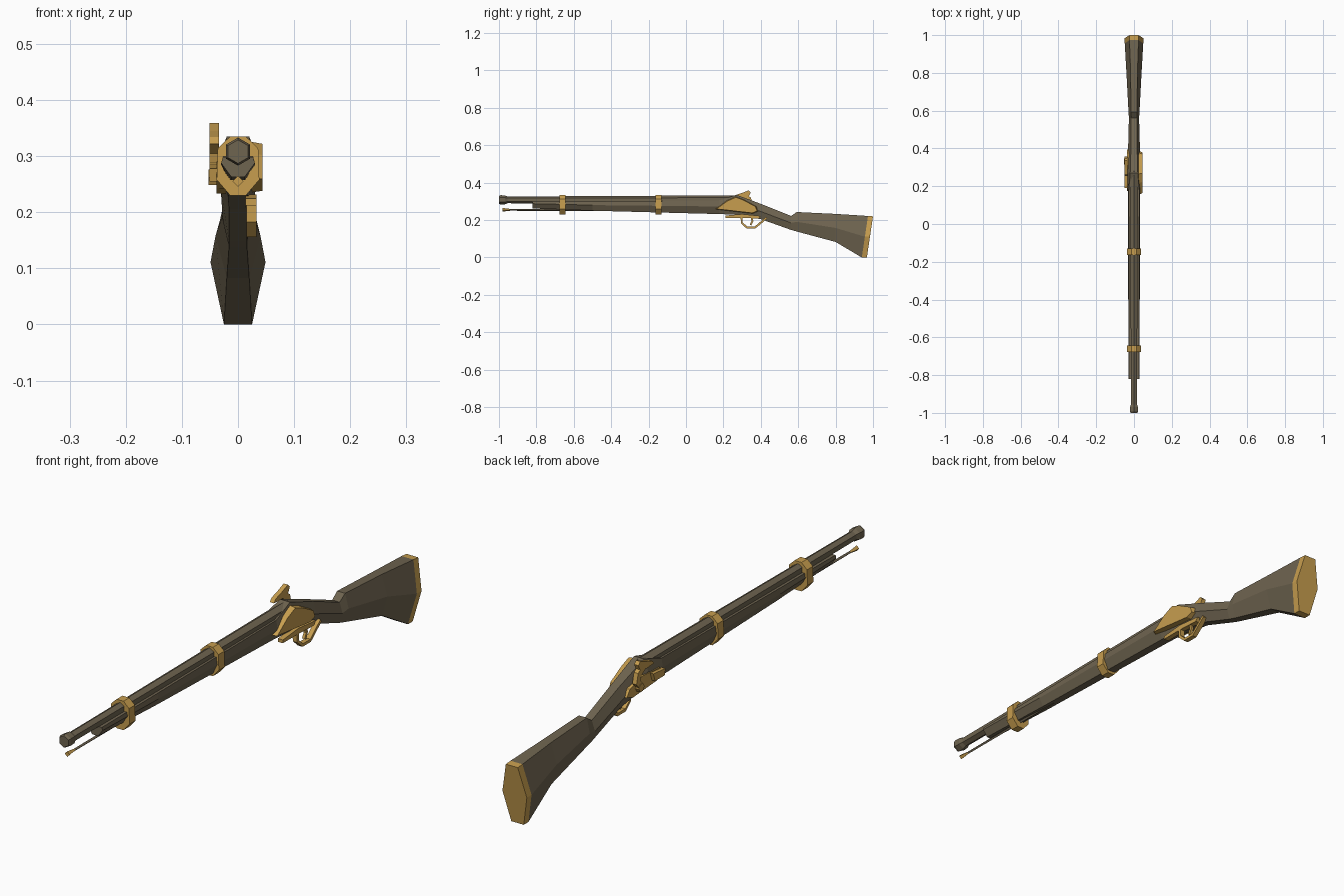
import bpy, bmesh, math
from mathutils import Vector

if "Cube" in bpy.data.objects:
    bpy.data.objects.remove(bpy.data.objects["Cube"])


def material(name, col):
    m = bpy.data.materials.new(name)
    m.diffuse_color = (*col, 1)
    m.use_nodes = True
    m.node_tree.nodes["Principled BSDF"].inputs["Base Color"].default_value = m.diffuse_color
    return m


DARK = material("dark walnut brown", (0.158, 0.128, 0.080))
BRASS = material("brass", (0.570, 0.340, 0.078))


def finish(name, bm, mat):
    bmesh.ops.recalc_face_normals(bm, faces=bm.faces)
    me = bpy.data.meshes.new(name)
    bm.to_mesh(me)
    bm.free()
    me.materials.append(mat)
    ob = bpy.data.objects.new(name, me)
    bpy.context.collection.objects.link(ob)
    return ob


def loft(name, rings, mat):
    """Skin a row of equal-sized rings and cap both ends."""
    bm = bmesh.new()
    vs = [[bm.verts.new(p) for p in r] for r in rings]
    n = len(vs[0])
    for a, b in zip(vs, vs[1:]):
        for i in range(n):
            j = (i + 1) % n
            bm.faces.new((a[i], a[j], b[j], b[i]))
    bm.faces.new(vs[0])
    bm.faces.new(vs[-1])
    return finish(name, bm, mat)


def side_plate(name, yz, x0, x1, mat, bevel=1.0):
    """Side profile extruded in x; bevel shrinks the outer (x1) outline."""
    cy = sum(p[0] for p in yz) / len(yz)
    cz = sum(p[1] for p in yz) / len(yz)
    outer = [(x1, cy + (y - cy) * bevel, cz + (z - cz) * bevel) for y, z in yz]
    return loft(name, [[(x0, y, z) for y, z in yz], outer], mat)


def strap(name, path, t, x0, x1, mat):
    """Bent strip following a side path, thickness t."""
    pts = [Vector(p) for p in path]
    rings = []
    for i, p in enumerate(pts):
        d = (pts[min(i + 1, len(pts) - 1)] - pts[max(i - 1, 0)]).normalized()
        n = Vector((-d.y, d.x)) * t / 2
        a, b = p + n, p - n
        rings.append([(x0, *a), (x1, *a), (x1, *b), (x0, *b)])
    return loft(name, rings, mat)


def tube(name, z, stations, mat, n=6):
    """Pointy-top polygon rod along y from (y, radius) stations."""
    ang = [math.pi / 2 + 2 * math.pi * i / n for i in range(n)]
    return loft(name, [[(r * math.cos(a), y, z + r * math.sin(a)) for a in ang]
                       for y, r in stations], mat)


def section(yb, zb, yt, zt, wb, wm, wt, f=0.5):
    """Six-sided stock section, optionally leaning between bottom and top."""
    ym, zm = yb + (yt - yb) * f, zb + (zt - zb) * f
    return [(-wb, yb, zb), (wb, yb, zb), (wm, ym, zm),
            (wt, yt, zt), (-wt, yt, zt), (-wm, ym, zm)]


# Stock from fore-end to butt
butt = section(0.94, 0.0, 0.973, 0.222, 0.025, 0.049, 0.024)
loft("stock", [
    section(-0.82, 0.263, -0.82, 0.298, 0.012, 0.030, 0.027, 0.7),
    section(-0.50, 0.250, -0.50, 0.300, 0.014, 0.030, 0.027, 0.6),
    section(0.18, 0.232, 0.18, 0.306, 0.016, 0.033, 0.028, 0.55),
    section(0.265, 0.229, 0.27, 0.335, 0.018, 0.036, 0.020, 0.6),
    section(0.40, 0.205, 0.41, 0.283, 0.016, 0.031, 0.016),
    section(0.56, 0.148, 0.562, 0.222, 0.016, 0.027, 0.015),
    section(0.595, 0.138, 0.592, 0.243, 0.016, 0.029, 0.016),
    section(0.80, 0.083, 0.80, 0.233, 0.020, 0.040, 0.018),
    butt], DARK)

# Brass butt plate
loft("butt_plate", [butt, [(x, y + 0.027, z - 0.002 * (z > 0.2)) for x, y, z in butt]], BRASS)

# Barrel with flared muzzle
tube("barrel", 0.308, [(-1.0, 0.021), (-0.99, 0.025), (-0.968, 0.024), (-0.955, 0.018),
                       (-0.8, 0.0185), (0.28, 0.0245)], DARK)

# Ramrod and its tip
tube("ramrod", 0.255, [(-0.955, 0.005), (-0.3, 0.007)], DARK, 4)
tube("ramrod_tip", 0.255, [(-0.98, 0.010), (-0.95, 0.006), (-0.93, 0.004)], BRASS, 4)

# Barrel bands
band = [(0.014, 0.335), (0.036, 0.314), (0.038, 0.258), (0.014, 0.230)]
outline = band + [(-x, z) for x, z in reversed(band)]
for label, y in (("front", -0.66), ("rear", -0.147)):
    loft(label + "_band", [[(x, y + d, z) for x, z in outline] for d in (-0.017, 0.017)], BRASS)

# Side plates: broad on the right, lock plate on the left
plate = [(0.15, 0.258), (0.215, 0.305), (0.265, 0.327), (0.31, 0.310),
         (0.38, 0.272), (0.39, 0.245), (0.36, 0.234), (0.22, 0.250)]
side_plate("right_plate", plate, 0.015, 0.044, BRASS, 0.9)
side_plate("lock_plate", [(0.17, 0.255), (0.20, 0.285), (0.30, 0.292), (0.38, 0.270),
                          (0.40, 0.245), (0.36, 0.232), (0.22, 0.242)],
           -0.015, -0.038, BRASS, 0.95)

# Lock: pan, hammer neck, hammer head, jaw and pivot screw
side_plate("pan", [(0.195, 0.255), (0.19, 0.278), (0.26, 0.285), (0.25, 0.255)],
           -0.030, -0.051, BRASS)
strap("hammer_neck", [(0.325, 0.262), (0.345, 0.285), (0.338, 0.312), (0.305, 0.335)],
      0.024, -0.034, -0.051, BRASS)
side_plate("hammer_head", [(0.255, 0.322), (0.265, 0.334), (0.30, 0.345), (0.335, 0.359),
                           (0.346, 0.348), (0.338, 0.330), (0.30, 0.320)],
           -0.034, -0.051, BRASS)
side_plate("hammer_pivot", [(0.33 + 0.016 * math.cos(a * math.pi / 3),
                             0.262 + 0.016 * math.sin(a * math.pi / 3)) for a in range(6)],
           -0.030, -0.053, BRASS)

# Trigger guard, front tang and trigger
strap("trigger_guard", [(0.298, 0.225), (0.298, 0.185), (0.325, 0.161), (0.37, 0.161),
                        (0.395, 0.182), (0.43, 0.212)], 0.011, 0.015, 0.033, BRASS)
side_plate("guard_tang", [(0.21, 0.212), (0.21, 0.224), (0.30, 0.232), (0.40, 0.222),
                          (0.39, 0.208), (0.30, 0.212)], 0.013, 0.033, BRASS)
strap("trigger", [(0.35, 0.222), (0.355, 0.195), (0.345, 0.174)], 0.010, 0.019, 0.029, BRASS)
